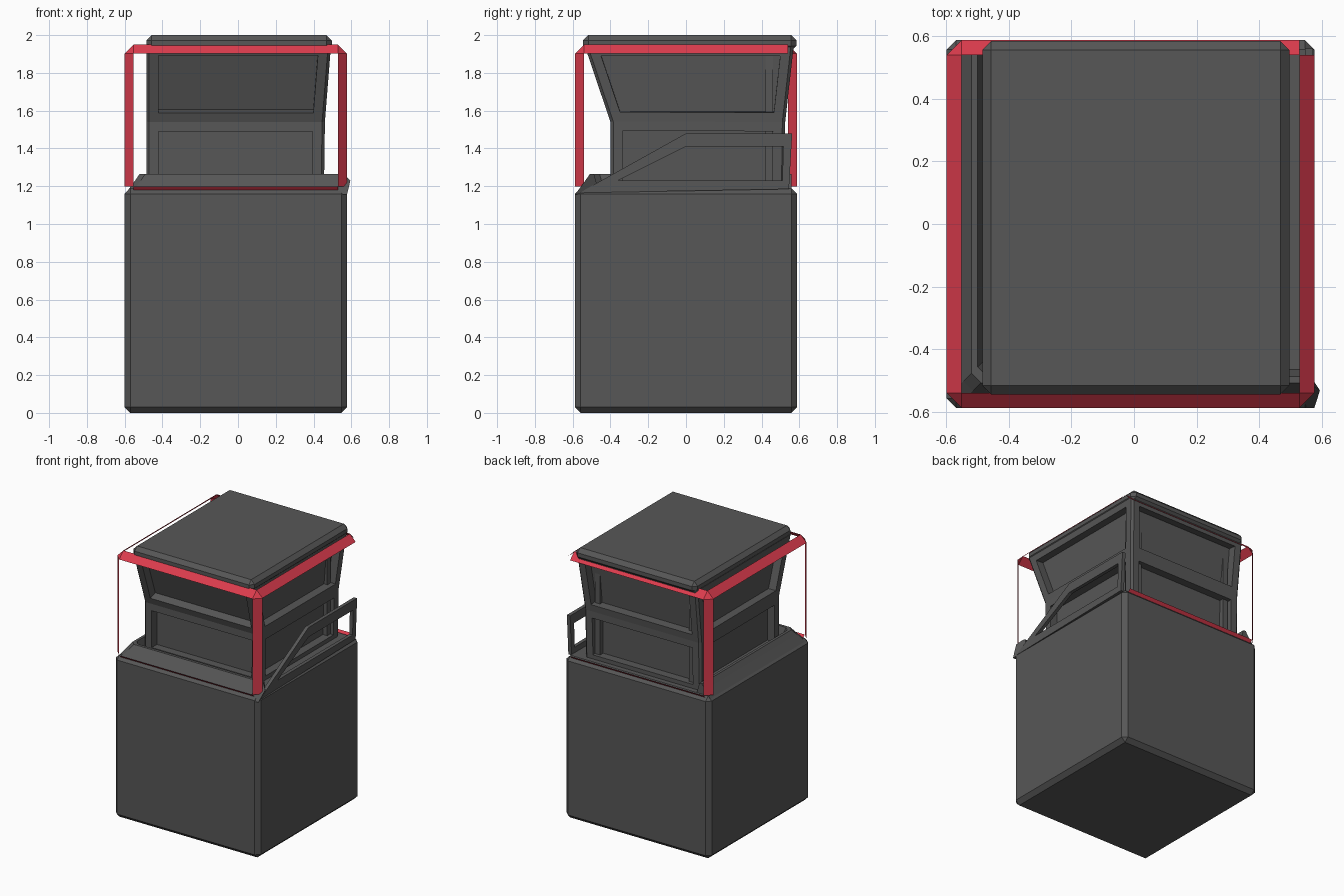
import bpy, bmesh
from mathutils import Vector

if "Cube" in bpy.data.objects:
    bpy.data.objects.remove(bpy.data.objects["Cube"])


def material(name, rgb):
    m = bpy.data.materials.new(name)
    m.use_nodes = True
    m.diffuse_color = (*rgb, 1)
    m.node_tree.nodes["Principled BSDF"].inputs["Base Color"].default_value = (*rgb, 1)
    return m


GREY = material("dark grey", (0.095, 0.095, 0.095))
RED = material("signal red", (0.72, 0.045, 0.075))


def finish(name, bm, mat, recalc=True):
    if recalc:
        bmesh.ops.recalc_face_normals(bm, faces=bm.faces)
    me = bpy.data.meshes.new(name)
    bm.to_mesh(me)
    bm.free()
    me.materials.append(mat)
    ob = bpy.data.objects.new(name, me)
    bpy.context.collection.objects.link(ob)
    return ob


def box_bm(lo, hi, bevel=0):
    bm = bmesh.new()
    bmesh.ops.create_cube(bm, size=1)
    lo, hi = Vector(lo), Vector(hi)
    for v in bm.verts:
        v.co = (lo + hi) / 2 + v.co * (hi - lo)
    if bevel:
        bmesh.ops.bevel(bm, geom=bm.edges[:], offset=bevel, segments=1,
                        affect='EDGES', profile=0.5)
    bm.normal_update()
    return bm


def loft(bm, rings, closed=True):
    """Skin equal-length rings of points; cap both ends when not closed."""
    loops = [[bm.verts.new(p) for p in r] for r in rings]
    n = len(loops[0])
    pairs = list(zip(loops, loops[1:] + loops[:1] if closed else loops[1:]))
    for a, b in pairs:
        for i in range(n):
            bm.faces.new((a[i], a[(i + 1) % n], b[(i + 1) % n], b[i]))
    if not closed:
        bm.faces.new(loops[0])
        bm.faces.new(loops[-1])


# Lower body and roof slab
X0, X1, Y0, Y1 = -0.6, 0.577, -0.588, 0.588
finish("lower_body", box_bm((X0, Y0, 0), (X1, Y1, 1.19), 0.03), GREY)
finish("roof", box_bm((-0.485, -0.545, 1.915), (0.497, 0.585, 2.0), 0.028), GREY)

# Sloped rim along the front and one side: (inset, height, end position)
profile = [(0.0, 1.155, 0.577), (0.055, 1.23, 0.595), (0.08, 1.266, 0.56),
           (0.1, 1.266, 0.555), (0.125, 1.18, 0.55)]
c = 0.03
rim_paths = [
    [(e, Y0 + i, z) for i, z, e in profile],
    [(X0 + i + c, Y0 + i, z) for i, z, e in profile],
    [(X0 + i, Y0 + i + c, z) for i, z, e in profile],
    [(X0 + i, Y1 - c, z) for i, z, e in profile],
]
bm = bmesh.new()
loft(bm, rim_paths, closed=False)
finish("deck_rim", bm, GREY)

# Cab: walls flare outward above the fold, with recessed panels on all sides
levels = [(1.17, -0.485, 0.455, -0.40, 0.52),
          (1.54, -0.485, 0.46, -0.40, 0.525),
          (1.94, -0.485, 0.492, -0.535, 0.57)]
bm = bmesh.new()
loft(bm, [[(a, d, z), (b, d, z), (b, e, z), (a, e, z)] for z, a, b, d, e in levels],
     closed=False)
bmesh.ops.recalc_face_normals(bm, faces=bm.faces)
corners = [e for e in bm.edges if abs(e.verts[0].co.z - e.verts[1].co.z) > 0.1]
bmesh.ops.bevel(bm, geom=corners, offset=0.015, segments=1, affect='EDGES', profile=0.5)
bm.normal_update()
panels = [f for f in bm.faces if abs(f.normal.z) < 0.7 and f.calc_area() > 0.1]
bmesh.ops.inset_individual(bm, faces=panels, thickness=0.05, use_even_offset=True)
bmesh.ops.inset_individual(bm, faces=panels, thickness=0.0, depth=-0.06)
finish("cab", bm, GREY, recalc=False)

# Slim posts standing inside the rear and side recesses
for name, x, y in (("rear_left_post", 0.37, 0.475), ("rear_right_post", -0.39, 0.475),
                   ("side_post", 0.41, 0.44)):
    for part, z0, z1 in (("lower", 1.21, 1.5), ("upper", 1.57, 1.91)):
        finish(part + "_" + name,
               box_bm((x - 0.02, y - 0.02, z0), (x + 0.02, y + 0.02, z1)), GREY)

# Side rail: a flat four-sided frame with a slanted front member
outer = [(-0.565, 1.165), (0.0, 1.48), (0.562, 1.48), (0.545, 1.185)]
inner = [(-0.36, 1.23), (0.0, 1.41), (0.515, 1.41), (0.51, 1.23)]
bm = bmesh.new()
loft(bm, [[(0.547, *o), (0.573, *o), (0.573, *i), (0.547, *i)]
          for o, i in zip(outer, inner)])
finish("side_rail", bm, GREY)

# Red guard: only the chamfer strips of a box, open at one rear corner
bm = box_bm((X0, Y0, 1.15), (X1, Y1, 1.95), 0.048)
drop = []
for f in bm.faces:
    n = f.normal
    flat = max(abs(k) for k in n) > 0.9
    low_side = n.z < -0.1 and abs(n.x) > 0.1
    open_corner = n.x > 0.1 and n.y > 0.1
    if flat or low_side or open_corner:
        drop.append(f)
bmesh.ops.delete(bm, geom=drop, context='FACES')
finish("guard_frame", bm, RED, recalc=False)
